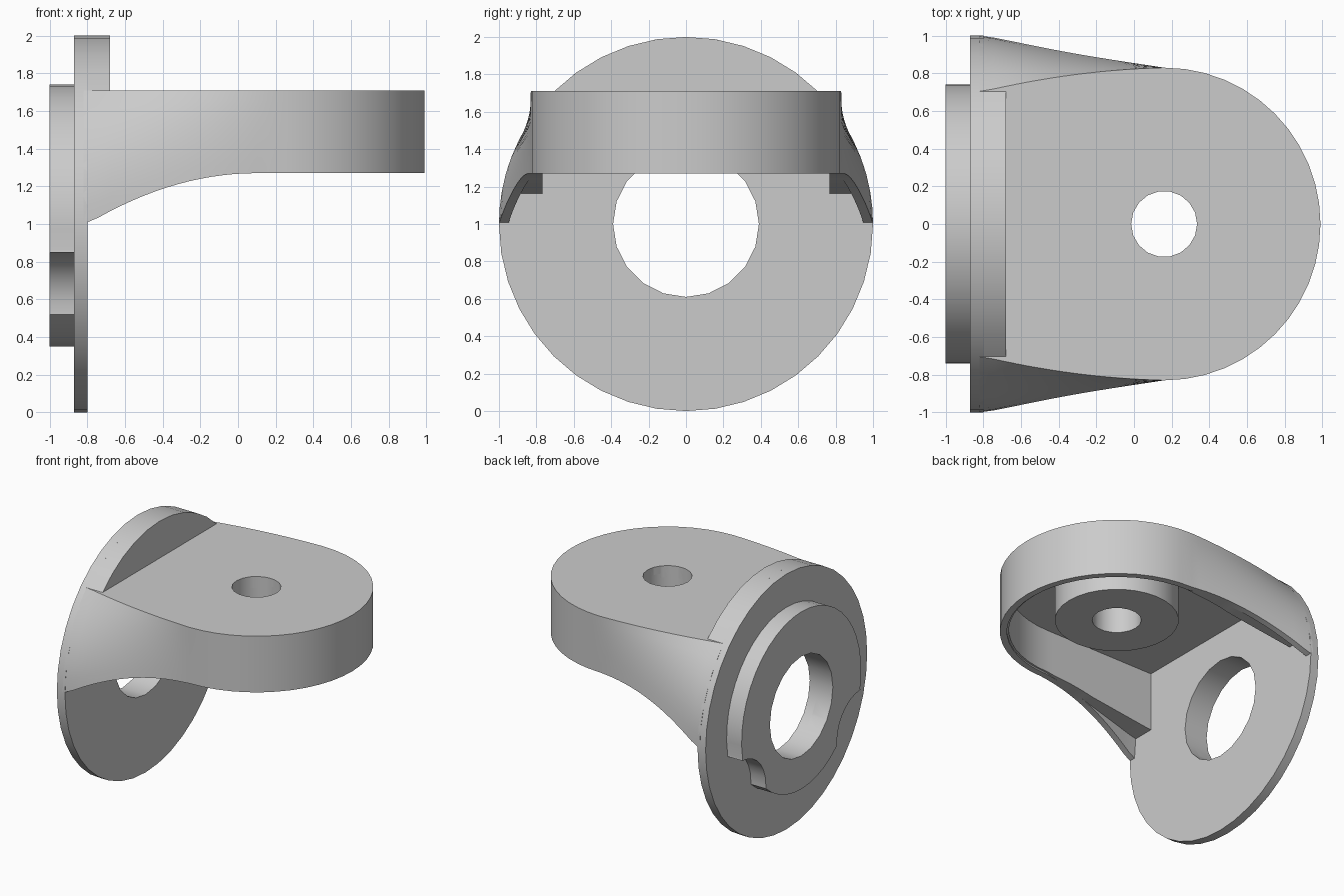
import bpy, bmesh, math
from mathutils import Vector

if "Cube" in bpy.data.objects:
    bpy.data.objects.remove(bpy.data.objects["Cube"], do_unlink=True)

grey = bpy.data.materials.new("plain_grey")
grey.use_nodes = True
COLOUR = (0.6, 0.6, 0.6, 1)
grey.diffuse_color = COLOUR
grey.node_tree.nodes["Principled BSDF"].inputs["Base Color"].default_value = COLOUR

TOP, ROOF, RIM = 1.71, 1.62, 1.27      # heights of the arm
FACE, END, R = -0.80, 0.16, 0.83       # flange face, arm pivot, arm radius
INNER, SKIN = 0.766, 0.05              # pocket half width, skirt thickness


def make_object(name, bm):
    bmesh.ops.recalc_face_normals(bm, faces=bm.faces)
    mesh = bpy.data.meshes.new(name)
    bm.to_mesh(mesh)
    bm.free()
    mesh.materials.append(grey)
    ob = bpy.data.objects.new(name, mesh)
    bpy.context.collection.objects.link(ob)
    return ob


def activate(ob):
    bpy.ops.object.select_all(action='DESELECT')
    ob.select_set(True)
    bpy.context.view_layer.objects.active = ob


def arc(cu, cv, r, a0, a1, n):
    angles = [math.radians(a0 + (a1 - a0) * i / n) for i in range(n + 1)]
    return [(cu + r * math.cos(a), cv + r * math.sin(a)) for a in angles]


def circle(cu, cv, r, n):
    return arc(cu, cv, r, 0, 360, n)[:-1]


def prism(name, outline, lo, hi, axis):
    """Extrude an outline along x (outline in y, z) or along z (outline in x, y)."""
    bm = bmesh.new()
    place = (lambda u, v, w: (w, u, v)) if axis == 'X' else (lambda u, v, w: (u, v, w))
    face = bm.faces.new([bm.verts.new(place(u, v, lo)) for u, v in outline])
    new = bmesh.ops.extrude_face_region(bm, geom=[face])["geom"]
    shift = Vector(place(0, 0, hi - lo))
    bmesh.ops.translate(bm, vec=shift, verts=[g for g in new if isinstance(g, bmesh.types.BMVert)])
    return make_object(name, bm)


def cut(ob, outline, lo, hi, axis):
    cutter = prism("cutter", outline, lo, hi, axis)
    cutter.hide_render = True
    mod = ob.modifiers.new("hole", 'BOOLEAN')
    mod.operation, mod.solver, mod.object = 'DIFFERENCE', 'EXACT', cutter
    activate(ob)
    bpy.ops.object.modifier_apply(modifier=mod.name)
    bpy.data.objects.remove(cutter, do_unlink=True)


# Arm: half cross-sections swept along the side and round the end, then mirrored
def bottom(x):
    u = min(1, max(0, (x - FACE) / 0.9))
    return RIM - (RIM - 1) * (1 - u) ** 2


def side(x, z):
    t = min(1, max(0, (x - FACE) / (END - FACE)))
    round_y = math.sqrt(max(0, 1 - (z - 1) ** 2))
    bulge = 0.1 * ((z - 1) / (TOP - 1)) ** 2 * t * (1 - t)
    return round_y + (R - round_y) * t + bulge


def section(x):
    low = bottom(x)
    shelf = max(low, 1.16 + 0.127 * (x - FACE))
    heights = [low + (TOP - low) * i / 8 for i in range(9)]
    pts = [(side(x, z), z) for z in heights]
    return pts + [(0, TOP), (0, ROOF), (INNER, ROOF), (INNER, shelf),
                  (side(x, shelf) - SKIN, shelf), (side(x, low) - SKIN, low)]


bm = bmesh.new()
rings = []
for i in range(17):
    x = FACE + (END - FACE) * i / 16
    start = x - 0.02 if i == 0 else x
    rings.append([bm.verts.new((start, y, z)) for y, z in section(x)])
end_section = section(END)
for i in range(1, 13):
    a = math.radians(90 - 90 * i / 12)
    rings.append([bm.verts.new((END + r * math.cos(a), r * math.sin(a), z))
                  for r, z in end_section])
count = len(rings[0])
for r0, r1 in zip(rings, rings[1:]):
    for j in range(count):
        k = (j + 1) % count
        if j != 9:                       # leave the centre plane open
            bm.faces.new((r0[j], r0[k], r1[k], r1[j]))
bm.faces.new(rings[0])
bmesh.ops.remove_doubles(bm, verts=bm.verts, dist=0.0005)
# Mirror the half arm
copy = bmesh.ops.duplicate(bm, geom=bm.verts[:] + bm.edges[:] + bm.faces[:])["geom"]
for v in copy:
    if isinstance(v, bmesh.types.BMVert):
        v.co.y = -v.co.y
bmesh.ops.remove_doubles(bm, verts=bm.verts, dist=0.0005)
arm = make_object("arm", bm)
pivot_hole = circle(END, 0, 0.175, 18)
cut(arm, pivot_hole, 1.3, 2, 'Z')

# Boss under the arm around the pivot hole
pivot_boss = prism("pivot_boss", circle(END, 0, 0.44, 32), 1.365, ROOF + 0.03, 'Z')
cut(pivot_boss, pivot_hole, 1.2, 2, 'Z')

# Round flange and its thicker top segment
flange = prism("flange", circle(0, 1, 1, 40), -0.87, FACE, 'X')
flange_top = prism("flange_top", arc(0, 1, 1, 45.2, 134.8, 10), FACE, -0.68, 'X')

# Rear spigot, with a rounded step on each side of its lower half
right_half = (arc(0, 1, 0.65, -90, -47.5, 5) + arc(0.74, 0.55, 0.3, 180, 92, 7)
              + arc(0, 1, 0.74, -10.5, 90, 12))
left_half = [(-y, z) for y, z in reversed(right_half[1:-1])]
spigot = prism("rear_spigot", right_half + left_half, -1, -0.87, 'X')

# Large bore through the flange and spigot
for ob in (flange, spigot):
    cut(ob, circle(0, 1, 0.39, 20), -1.2, -0.5, 'X')

for ob in (arm, pivot_boss, flange, flange_top, spigot):
    activate(ob)
    bpy.ops.object.shade_smooth_by_angle(angle=math.radians(30))
